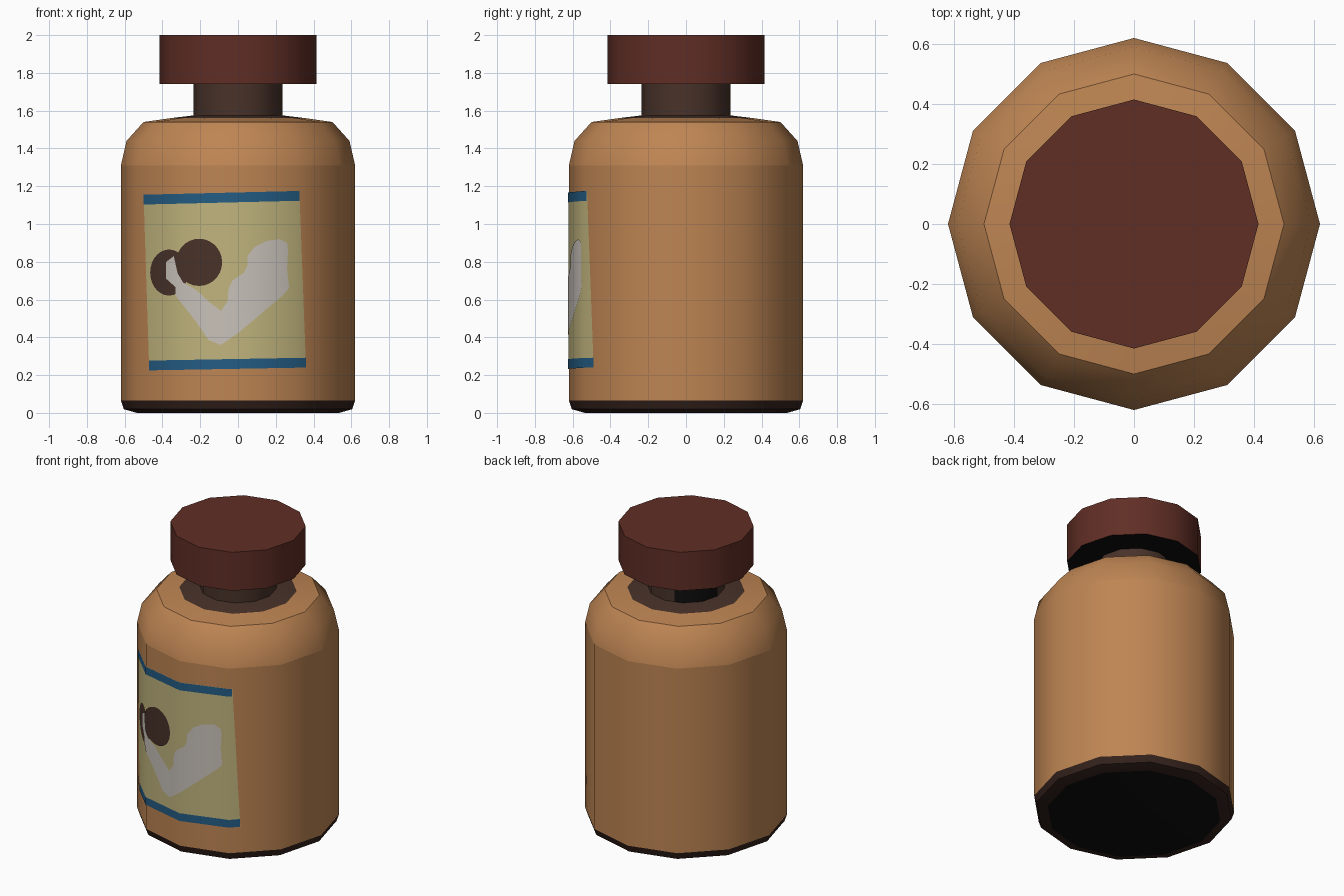
import bpy, bmesh, math
from mathutils import Vector

if "Cube" in bpy.data.objects:
    bpy.data.objects.remove(bpy.data.objects["Cube"])

SIDES = 12
RADIUS = 0.62


def material(name, rgb):
    """Flat material from 8-bit sRGB values, converted to linear."""
    linear = [((c / 255 + 0.055) / 1.055) ** 2.4 for c in rgb]
    mat = bpy.data.materials.new(name)
    mat.use_nodes = True
    mat.diffuse_color = (*linear, 1)
    bsdf = mat.node_tree.nodes["Principled BSDF"]
    bsdf.inputs["Base Color"].default_value = (*linear, 1)
    bsdf.inputs["Roughness"].default_value = 0.9
    return mat


amber = material("amber", (190, 133, 83))
brown = material("dark_brown", (72, 50, 41))
base_brown = material("base_brown", (52, 34, 28))
red_brown = material("red_brown", (96, 46, 37))
black = material("black", (14, 14, 14))
cream = material("cream", (192, 180, 125))
blue = material("blue", (36, 92, 131))
pale_grey = material("pale_grey", (200, 193, 185))


def make_object(name, bm, mats):
    mesh = bpy.data.meshes.new(name)
    bm.to_mesh(mesh)
    bm.free()
    for mat in mats:
        mesh.materials.append(mat)
    obj = bpy.data.objects.new(name, mesh)
    bpy.context.scene.collection.objects.link(obj)
    mesh.shade_smooth()
    return obj


def lathe(profile, bottom=True, top=True):
    """Twelve-sided turned shape from (radius, height) pairs."""
    bm = bmesh.new()
    rings = []
    for r, z in profile:
        angles = [math.tau * i / SIDES for i in range(SIDES)]
        rings.append([bm.verts.new((r * math.cos(a), r * math.sin(a), z)) for a in angles])
    for low, high in zip(rings, rings[1:]):
        for i in range(SIDES):
            j = (i + 1) % SIDES
            bm.faces.new((low[i], low[j], high[j], high[i]))
    if bottom:
        bm.faces.new(rings[0][::-1])
    if top:
        bm.faces.new(rings[-1])
    bm.normal_update()
    return bm


def sharpen(obj, heights=()):
    """Sharp edges by angle, plus whole rings at the given heights."""
    mesh = obj.data
    mesh.set_sharp_from_angle(angle=math.radians(35))
    for edge in mesh.edges:
        zs = [mesh.vertices[v].co.z for v in edge.vertices]
        if any(all(abs(z - h) < 0.001 for z in zs) for h in heights):
            edge.use_edge_sharp = True


# Bottle body: dark foot, amber wall and shoulder, dark collar
foot_top, wall_top, collar = 0.065, 1.31, 1.56
bm = lathe([(0.535, 0), (0.605, 0.02), (RADIUS, foot_top), (RADIUS, wall_top),
            (0.59, 1.44), (0.5, 1.54), (0.36, collar), (0.235, 1.575)])
for face in bm.faces:
    z = face.calc_center_median().z
    if z < 0.001:
        face.material_index = 2
    elif z < foot_top:
        face.material_index = 1
    elif z > collar:
        face.material_index = 3
sharpen(make_object("bottle_body", bm, [amber, base_brown, black, brown]), (foot_top, wall_top))

# Neck with a black patch at the back
patch_start = math.radians(107)
bm = lathe([(0.235, 1.565), (0.235, 1.75)], bottom=False, top=False)
bmesh.ops.bisect_plane(bm, geom=bm.verts[:] + bm.edges[:] + bm.faces[:], plane_co=(0, 0, 0),
                       plane_no=(-math.sin(patch_start), math.cos(patch_start), 0))
for face in bm.faces:
    c = face.calc_center_median()
    face.material_index = int(math.atan2(c.y, c.x) > patch_start)
sharpen(make_object("neck", bm, [brown, black]))

# Cap with a black underside
bm = lathe([(0.415, 1.74), (0.415, 2)])
for face in bm.faces:
    face.material_index = int(face.normal.z < -0.5)
sharpen(make_object("cap", bm, [red_brown, black]))


def wall_y(x):
    """Depth of the front wall of the twelve-sided body at x."""
    step = math.tau / SIDES
    a = math.asin(min(1, abs(x) / RADIUS))
    k = math.floor(a / step + 1e-6)
    x0, x1 = (RADIUS * math.sin(step * n) for n in (k, k + 1))
    y0, y1 = (RADIUS * math.cos(step * n) for n in (k, k + 1))
    return -(y0 + (y1 - y0) * (abs(x) - x0) / (x1 - x0))


def wrapped_sheet(name, outline, mat, layer):
    """Flat outline in x and z, folded around the front of the body."""
    bm = bmesh.new()
    face = bm.faces.new([bm.verts.new((x, 0, z)) for x, z in outline])
    face.normal_update()
    if face.normal.y > 0:
        face.normal_flip()
    bmesh.ops.triangulate(bm, faces=bm.faces[:])
    for n in (-1, 0, 1):
        fold = RADIUS * math.sin(n * math.tau / SIDES)
        bmesh.ops.bisect_plane(bm, geom=bm.verts[:] + bm.edges[:] + bm.faces[:],
                               plane_co=(fold, 0, 0), plane_no=(1, 0, 0))
    for v in bm.verts:
        v.co.y = wall_y(v.co.x) - 0.002 * layer
    obj = make_object(name, bm, [mat])
    normals = [Vector((v.co.x, v.co.y, 0)).normalized() for v in obj.data.vertices]
    obj.data.normals_split_custom_set_from_vertices(normals)


def ellipse(x, z, rx, rz, count=28):
    angles = [math.tau * i / count for i in range(count)]
    return [(x + rx * math.cos(a), z + rz * math.sin(a)) for a in angles]


# Label paper and its two border stripes
top_left, top_right = (-0.5, 1.155), (0.325, 1.175)
low_left, low_right = (-0.47, 0.225), (0.36, 0.24)


def drop(point, amount):
    return (point[0], point[1] - amount)


stripe = 0.052
wrapped_sheet("label", [top_left, top_right, low_right, low_left], cream, 1)
wrapped_sheet("label_top_stripe", [top_left, top_right, drop(top_right, stripe),
                                   drop(top_left, stripe)], blue, 2)
wrapped_sheet("label_bottom_stripe", [low_left, low_right, drop(low_right, -stripe),
                                      drop(low_left, -stripe)], blue, 2)

# Picture on the label: flexed arm holding a dumbbell
arm = [(-.38, .8), (-.34, .83), (-.32, .74), (-.29, .69), (-.22, .65), (-.15, .585),
       (-.09, .54), (-.055, .59), (-.05, .66), (-.03, .7), (.03, .74), (.05, .78),
       (.05, .83), (.09, .88), (.15, .91), (.22, .92), (.26, .9), (.265, .86),
       (.26, .77), (.27, .66), (.24, .625), (.01, .43), (-.09, .36), (-.155, .385),
       (-.22, .48), (-.33, .62), (-.33, .665), (-.38, .71)]
wrapped_sheet("dumbbell_back_weight", ellipse(-0.365, 0.743, 0.1, 0.122), brown, 2)
wrapped_sheet("arm_picture", arm, pale_grey, 3)
wrapped_sheet("dumbbell_front_weight", ellipse(-0.206, 0.797, 0.122, 0.125), brown, 4)
